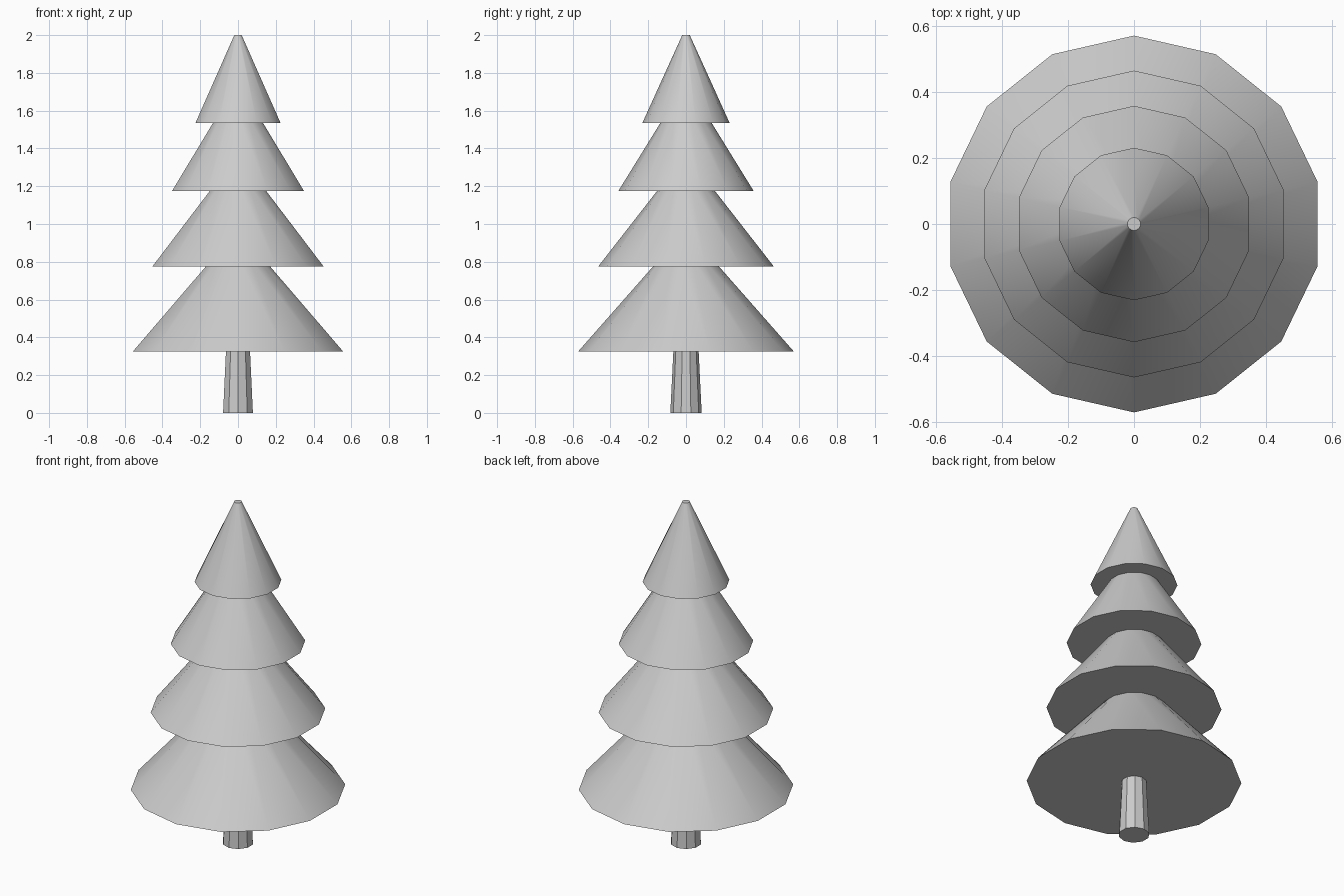
import bpy
import bmesh
from math import sin, cos, tau, radians

cube = bpy.data.objects.get("Cube")
if cube:
    bpy.data.objects.remove(cube, do_unlink=True)

# One plain grey for the whole tree
grey = bpy.data.materials.new("light_grey")
grey.use_nodes = True
colour = (0.6, 0.6, 0.6, 1.0)
grey.diffuse_color = colour
grey.node_tree.nodes["Principled BSDF"].inputs["Base Color"].default_value = colour


def frustum(name, sides, z0, r0, z1, r1, smooth):
    """Closed tapered prism with a corner on the +y axis."""
    bm = bmesh.new()
    rings = []
    for z, r in ((z0, r0), (z1, r1)):
        rings.append([bm.verts.new((r * sin(tau * i / sides), r * cos(tau * i / sides), z))
                      for i in range(sides)])
    low, high = rings
    bm.faces.new(low)
    bm.faces.new(high)
    for i in range(sides):
        j = (i + 1) % sides
        bm.faces.new((low[i], low[j], high[j], high[i]))
    bmesh.ops.recalc_face_normals(bm, faces=bm.faces)
    mesh = bpy.data.meshes.new(name)
    bm.to_mesh(mesh)
    bm.free()
    mesh.materials.append(grey)
    obj = bpy.data.objects.new(name, mesh)
    bpy.context.collection.objects.link(obj)
    if smooth:
        bpy.ops.object.select_all(action="DESELECT")
        obj.select_set(True)
        bpy.context.view_layer.objects.active = obj
        bpy.ops.object.shade_smooth_by_angle(angle=radians(30))
    return obj


# Trunk, faceted, ending just inside the lowest branches
frustum("trunk", 10, 0, 0.083, 0.345, 0.066, False)

# Branch tiers: base height, base radius, top height, top radius
tiers = {
    "lowest_branches": (0.325, 0.571, 0.82, 0.135),
    "lower_branches": (0.775, 0.465, 1.22, 0.118),
    "upper_branches": (1.175, 0.358, 1.58, 0.108),
    "treetop": (1.535, 0.231, 2.0, 0.02),
}
for name, shape in tiers.items():
    frustum(name, 14, *shape, True)
